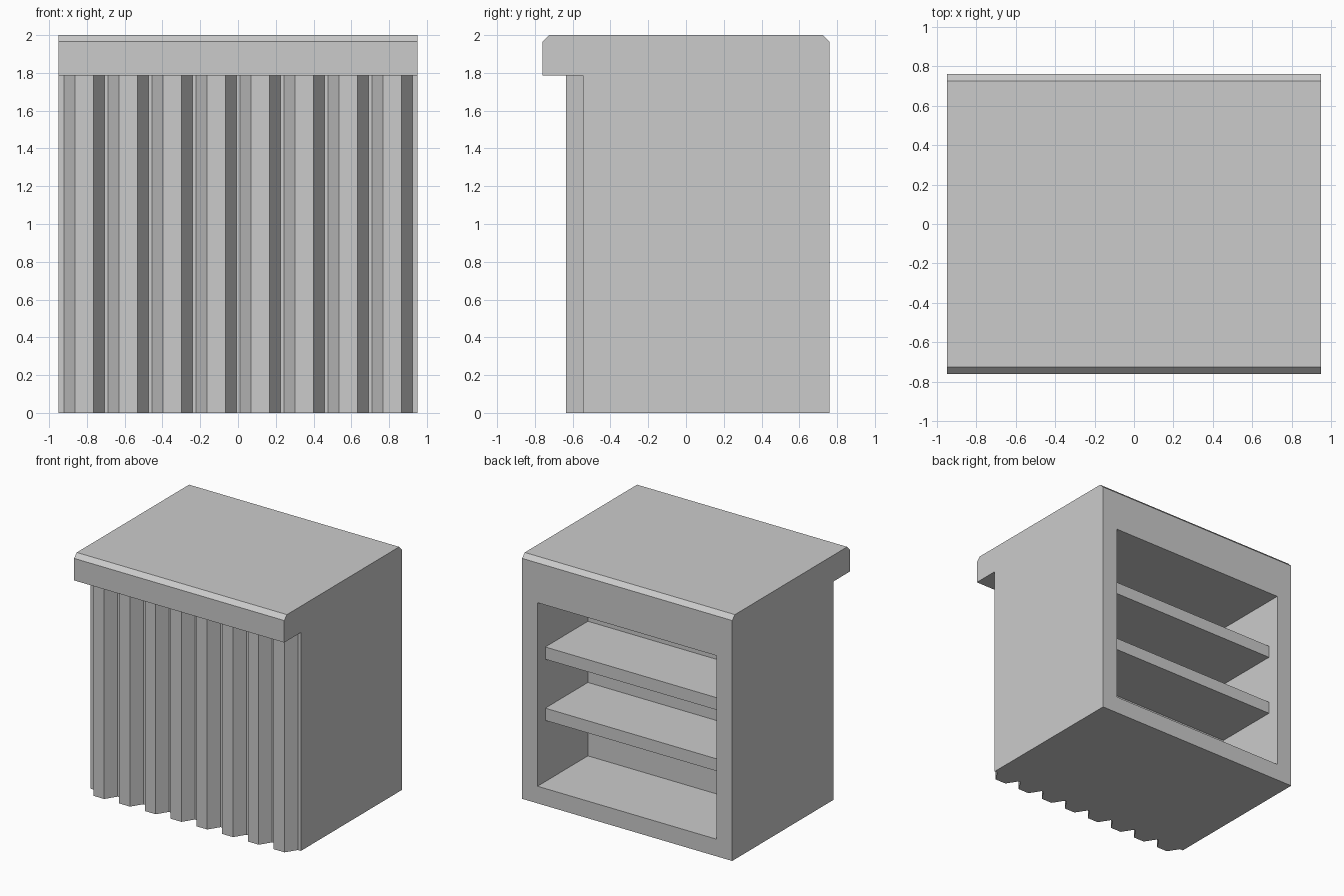
import bpy, bmesh
from mathutils import Vector

default = bpy.data.objects.get("Cube")
if default:
    bpy.data.objects.remove(default, do_unlink=True)

WIDTH = 1.9
HALF_W, HALF_D, HEIGHT = WIDTH / 2, 0.76, 2.0
BODY_FRONT, RIDGE_FRONT = -0.545, -0.635
LIP_BOTTOM, CHAMFER = 1.785, 0.035
NICHE_W, NICHE_LOW, NICHE_HIGH, NICHE_FRONT = 0.81, 0.14, 1.64, 0.11

grey = bpy.data.materials.new("plain_grey")
grey.use_nodes = True
grey.diffuse_color = (0.6, 0.6, 0.6, 1)
grey.node_tree.nodes["Principled BSDF"].inputs["Base Color"].default_value = grey.diffuse_color


def prism(name, points, direction):
    """Extrude a flat outline along a direction into a solid part."""
    bm = bmesh.new()
    face = bm.faces.new([bm.verts.new(p) for p in points])
    grown = bmesh.ops.extrude_face_region(bm, geom=[face], use_keep_orig=True)
    moved = [v for v in grown["geom"] if isinstance(v, bmesh.types.BMVert)]
    bmesh.ops.translate(bm, verts=moved, vec=Vector(direction))
    bmesh.ops.recalc_face_normals(bm, faces=bm.faces)
    mesh = bpy.data.meshes.new(name)
    bm.to_mesh(mesh)
    bm.free()
    mesh.materials.append(grey)
    obj = bpy.data.objects.new(name, mesh)
    bpy.context.collection.objects.link(obj)
    return obj


def box(name, low, high):
    x, y, z = low
    X, Y, Z = high
    return prism(name, [(x, y, z), (X, y, z), (X, Y, z), (x, Y, z)], (0, 0, Z - z))


# Counter body with overhanging, chamfered top
profile = [
    (BODY_FRONT, 0), (HALF_D, 0),
    (HALF_D, HEIGHT - CHAMFER), (HALF_D - CHAMFER, HEIGHT),
    (CHAMFER - HALF_D, HEIGHT), (-HALF_D, HEIGHT - CHAMFER),
    (-HALF_D, LIP_BOTTOM), (BODY_FRONT, LIP_BOTTOM),
]
body = prism("counter_body", [(-HALF_W, y, z) for y, z in profile], (WIDTH, 0, 0))

# Storage niche cut into the back
cutter = box("niche_cutter", (-NICHE_W, NICHE_FRONT, NICHE_LOW), (NICHE_W, 1, NICHE_HIGH))
cutter.hide_render = True
cut = body.modifiers.new("niche", "BOOLEAN")
cut.operation = "DIFFERENCE"
cut.solver = "EXACT"
cut.object = cutter
bpy.context.view_layer.objects.active = body
bpy.ops.object.modifier_apply(modifier=cut.name)
bpy.data.objects.remove(cutter, do_unlink=True)

# Two shelves, set back from the niche opening
for name, z in (("lower_shelf", 0.64), ("upper_shelf", 1.14)):
    box(name, (-NICHE_W, NICHE_FRONT, z), (NICHE_W, HALF_D - 0.1, z + 0.1))

# Corrugated front: one tapered ridge repeated across the width
RIDGE_LEFT, SLOPE, FLAT, PITCH = -0.922, 0.058, 0.098, 0.233
outline = [
    (RIDGE_LEFT, BODY_FRONT, 0),
    (RIDGE_LEFT + SLOPE, RIDGE_FRONT, 0),
    (RIDGE_LEFT + SLOPE + FLAT, RIDGE_FRONT, 0),
    (RIDGE_LEFT + 2 * SLOPE + FLAT, BODY_FRONT, 0),
]
ridges = prism("front_ridges", outline, (0, 0, LIP_BOTTOM))
repeat = ridges.modifiers.new("repeat", "ARRAY")
repeat.count = 8
repeat.use_relative_offset = False
repeat.use_constant_offset = True
repeat.constant_offset_displace = (PITCH, 0, 0)
